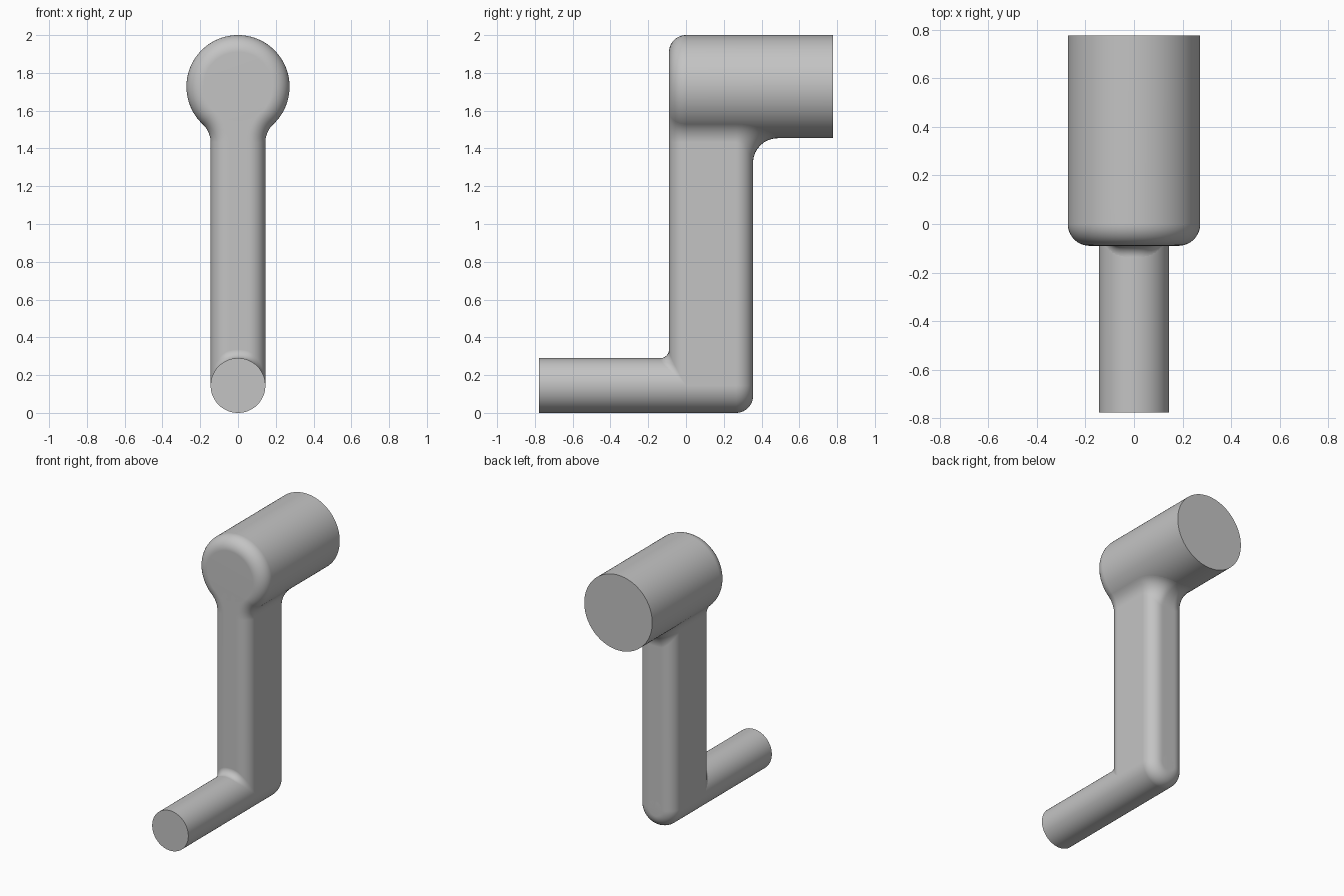
import bpy, bmesh
from math import sin, cos, pi, sqrt
from mathutils import Vector, Matrix

cube = bpy.data.objects.get("Cube")
if cube:
    bpy.data.objects.remove(cube, do_unlink=True)

HUB_R, HUB_Z = 0.273, 1.727          # large cylinder
PIN_R, PIN_Z = 0.145, 0.145          # small cylinder, also half the arm width
FRONT, BACK, END = -0.09, 0.355, 0.777
ROUND, HUB_FILLET, PIN_FILLET = 0.09, 0.13, 0.045
STEPS = 10

grey = bpy.data.materials.new("plain grey")
grey.use_nodes = True
grey.diffuse_color = (0.55, 0.55, 0.55, 1)
grey.node_tree.nodes["Principled BSDF"].inputs["Base Color"].default_value = grey.diffuse_color


def finish(bm, name):
    mesh = bpy.data.meshes.new(name)
    bm.to_mesh(mesh)
    bm.free()
    mesh.materials.append(grey)
    obj = bpy.data.objects.new(name, mesh)
    bpy.context.collection.objects.link(obj)
    bpy.ops.object.select_all(action='DESELECT')
    obj.select_set(True)
    bpy.context.view_layer.objects.active = obj
    bpy.ops.object.shade_smooth_by_angle(angle=pi / 6)
    weighted = obj.modifiers.new("even shading", 'WEIGHTED_NORMAL')
    weighted.keep_sharp = True
    return obj


def round_ended_cylinder(name, radius, z, flat_y, round_y):
    """Cylinder along y with one sharp end and one rounded end."""
    way = 1 if round_y > flat_y else -1
    profile = [(0, flat_y), (radius, flat_y)]
    for i in range(STEPS + 1):
        a = i / STEPS * pi / 2
        profile.append((radius - ROUND + ROUND * cos(a),
                        round_y - way * ROUND * (1 - sin(a))))
    profile.append((0, round_y))
    bm = bmesh.new()
    verts = [bm.verts.new((x, y, z)) for x, y in profile]
    edges = [bm.edges.new(pair) for pair in zip(verts, verts[1:])]
    bmesh.ops.spin(bm, geom=verts + edges, cent=(0, 0, z), axis=(0, 1, 0),
                   angle=2 * pi, steps=96)
    bmesh.ops.remove_doubles(bm, verts=bm.verts, dist=1e-5)
    bmesh.ops.recalc_face_normals(bm, faces=bm.faces)
    return finish(bm, name)


def arc(centre, start, end, radius):
    return [centre + radius * start.lerp(end, i / STEPS).normalized()
            for i in range(STEPS + 1)]


def pin_fillet(p, n):
    """Concave blend from the pin up onto the arm's front."""
    c = p + PIN_FILLET * n
    h = sqrt(max(0, (PIN_R + PIN_FILLET) ** 2 - c.x ** 2))
    c.z = PIN_Z + h
    return arc(c, Vector((-c.x, 0, -h)).normalized(), -n, PIN_FILLET)


def hub_fillet(p, n, inset=0):
    """Concave blend from the arm up onto the hub."""
    c = p + (HUB_FILLET + inset) * n
    h = sqrt((HUB_R + HUB_FILLET) ** 2 - c.x ** 2)
    c.z = HUB_Z - h
    return arc(c, -n, Vector((-c.x, 0, h)).normalized(), HUB_FILLET + inset)


def arm_columns():
    """Vertical edge lines of the left half, from front middle to back middle."""
    columns = []
    flat = PIN_R - ROUND
    side, front, back = Vector((1, 0, 0)), Vector((0, -1, 0)), Vector((0, 1, 0))
    # flat front face
    for i in range(4):
        f = i / 4
        low = pin_fillet(Vector((flat * f, FRONT, 0)), front)
        top = hub_fillet(Vector((flat, FRONT, 0)), side, ROUND)
        columns.append(low + [Vector((v.x * f, v.y, v.z)) for v in top])
    # rounded front edge, which follows the keyhole outline
    for i in range(STEPS + 1):
        a = i / STEPS * pi / 2
        n = Vector((sin(a), -cos(a), 0))
        p = Vector((flat, FRONT + ROUND, 0)) + ROUND * n
        columns.append(pin_fillet(p, n) + hub_fillet(p, side, ROUND * (1 - sin(a))))
    # rounded back edge, then flat back face
    spots = []
    for i in range(STEPS + 1):
        a = i / STEPS * pi / 2
        n = Vector((cos(a), sin(a), 0))
        spots.append((Vector((flat, BACK - ROUND, 0)) + ROUND * n, n))
    for i in range(3, -1, -1):
        spots.append((Vector((flat * i / 4, BACK, 0)), back))
    for p, n in spots:
        foot = Vector((p.x, p.y, PIN_Z))
        columns.append([foot] * (STEPS + 1) + hub_fillet(p, n))
    return columns


def build_arm():
    half = arm_columns()
    mirror = Matrix.Scale(-1, 3, (1, 0, 0))
    loop = half + [[mirror @ v for v in col] for col in reversed(half[1:-1])]
    bm = bmesh.new()
    grid = [[bm.verts.new(v) for v in col] for col in loop]
    for i, col in enumerate(grid):
        nxt = grid[(i + 1) % len(grid)]
        for k in range(len(col) - 1):
            bm.faces.new((col[k], nxt[k], nxt[k + 1], col[k + 1]))
    bmesh.ops.remove_doubles(bm, verts=bm.verts, dist=1e-5)
    return finish(bm, "crank_arm")


round_ended_cylinder("hub_shaft", HUB_R, HUB_Z, END, FRONT)
round_ended_cylinder("handle_pin", PIN_R, PIN_Z, -END, BACK)
build_arm()
